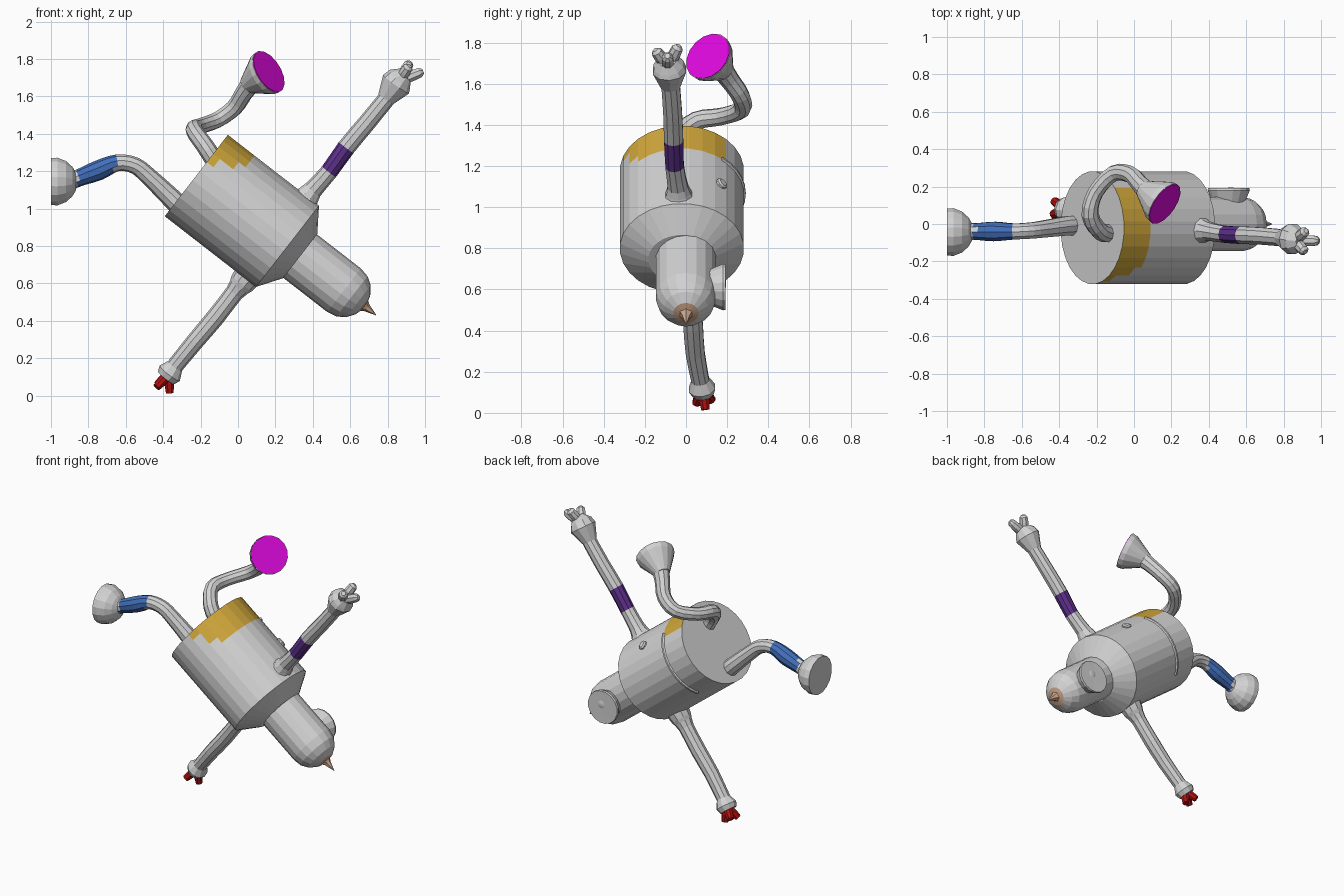
import bpy, bmesh, math
from mathutils import Vector

COLOURS = {
    "grey": (0.65, 0.65, 0.65), "yellow": (0.64, 0.39, 0.045), "blue": (0.055, 0.16, 0.5),
    "purple": (0.11, 0.03, 0.26), "magenta": (0.75, 0.003, 0.75),
    "red": (0.45, 0.006, 0.005), "tan": (0.62, 0.39, 0.26),
}
MATS = {}
for key, c in COLOURS.items():
    MATS[key] = bpy.data.materials.new(key)
    MATS[key].diffuse_color = (*c, 1)


def loft(name, pts, radii, n=10, rule="grey", y_scale=1.0):
    """Skin round rings along a path; rule is a colour or a function of face centre."""
    pts = [Vector(p) for p in pts]
    bm = bmesh.new()
    rings, side = [], None
    for i, (p, r) in enumerate(zip(pts, radii)):
        t = (pts[min(i + 1, len(pts) - 1)] - pts[max(i - 1, 0)]).normalized()
        if side is None:
            side = Vector((0, 1, 0)) if abs(t.y) < 0.9 else Vector((0, 0, 1))
        side = (side - side.dot(t) * t).normalized()
        other = t.cross(side)
        ring = []
        for k in range(n):
            a = 2 * math.pi * (k + 0.5) / n
            off = (side * math.cos(a) + other * math.sin(a)) * r
            off.y *= y_scale
            ring.append(bm.verts.new(p + off))
        rings.append(ring)
    for a, b in zip(rings, rings[1:]):
        for k in range(n):
            bm.faces.new((a[k], a[(k + 1) % n], b[(k + 1) % n], b[k]))
    bm.faces.new(rings[0])
    bm.faces.new(rings[-1])
    bmesh.ops.recalc_face_normals(bm, faces=bm.faces)
    me = bpy.data.meshes.new(name)
    slots = []
    for f in bm.faces:
        col = rule if isinstance(rule, str) else rule(f.calc_center_median())
        if col not in slots:
            slots.append(col)
            me.materials.append(MATS[col])
        f.material_index = slots.index(col)
    bm.to_mesh(me)
    bm.free()
    ob = bpy.data.objects.new(name, me)
    bpy.context.collection.objects.link(ob)
    return ob


def smooth(pts, radii, k=3):
    """Catmull-Rom refinement that keeps the control points."""
    v = [Vector((*p, r)) for p, r in zip(pts, radii)]
    out = []
    for i in range(len(v) - 1):
        a, b, c, d = v[max(i - 1, 0)], v[i], v[i + 1], v[min(i + 2, len(v) - 1)]
        for j in range(k):
            s = j / k
            out.append(0.5 * (2 * b + (c - a) * s + (2 * a - 5 * b + 4 * c - d) * s * s
                              + (3 * b - a - 3 * c + d) * s ** 3))
    out.append(v[-1])
    return [q.xyz for q in out], [q.w for q in out]


# Tilted main axis: t runs from the flat base to the head tip, p is perpendicular
BASE = Vector((-0.223, 0, 1.177))
D = Vector((0.79, 0, -0.613)).normalized()
U = Vector((-D.z, 0, D.x))


def at(t, p=0.0, y=0.0):
    return BASE + D * t + U * p + Vector((0, y, 0))


# Barrel body with tapered shoulder and a yellow patch
def body_rule(c):
    t = (c - BASE).dot(D)
    return "yellow" if 0.01 < t < 0.18 and c.z > 1.24 and c.y < 0.19 else "grey"


ts = (0, 0.045, 0.09, 0.135, 0.18, 0.4, 0.617, 0.703)
loft("body", [at(t, 0, -0.02) for t in ts], [0.277] * 7 + [0.15], 28, body_rule, 1.09)

# Head: cylinder and dome with a tan cap and a pointed tip
angles = [math.radians(a) for a in (0, 22, 43, 65, 82)]
loft("head", [at(0.66)] + [at(1.0 + 0.142 * math.sin(a)) for a in angles],
     [0.147] + [0.147 * math.cos(a) for a in angles], 18,
     lambda c: "tan" if (c - BASE).dot(D) > 1.125 else "grey")
loft("head_tip", [at(1.125), at(1.155), at(1.216)], [0.042, 0.022, 0.002], 6, "tan")

# Goggle eye on the back side of the head
eye = at(0.923)
loft("eye_cup", [eye + Vector((0, y, 0)) for y in (0.06, 0.12, 0.18, 0.192, 0.19, 0.165)],
     [0.075, 0.09, 0.115, 0.112, 0.088, 0.082], 16)
loft("eye_ball", [eye + U * 0.02 + Vector((0, y, 0)) for y in (0.15, 0.175, 0.19, 0.195)],
     [0.052, 0.048, 0.032, 0.01], 12)

# Raised bib edge and button on the back of the body
arc = [math.radians(a) for a in range(-50, 51, 10)]
loft("bib_edge", [at(0.18, 0.276 * math.sin(a), -0.02 + 0.3 * math.cos(a)) for a in arc],
     [0.012] * len(arc), 6)
out = (U * 0.222 + Vector((0, 0.2, 0))).normalized()
btn = at(0.38, 0, -0.02)
loft("bib_button", [btn + out * 0.26, btn + out * 0.295, btn + out * 0.302], [0.03, 0.03, 0.02], 10)

# Raised arm with purple band, cuff and three fingers
pts = [(0.33, -0.03, 1.01), (0.36, -0.035, 1.05), (0.40, -0.04, 1.10), (0.487, -0.055, 1.198),
       (0.578, -0.06, 1.326), (0.69, -0.065, 1.46), (0.80, -0.075, 1.595)]
loft("upper_arm", *smooth(pts, [0.075, 0.072, 0.052, 0.047, 0.049, 0.048, 0.047], 2), 10,
     lambda c: "purple" if c.x + c.z > 1.69 and c.x + c.z < 1.9 else "grey")
loft("upper_cuff", [(0.79, -0.075, 1.585), (0.845, -0.08, 1.665), (0.865, -0.085, 1.69),
                    (0.895, -0.09, 1.715)], [0.048, 0.085, 0.075, 0.045], 10)
hand = Vector((0.86, -0.088, 1.68))
for i, tip in enumerate([(0.92, -0.035, 1.785), (0.99, -0.09, 1.735), (0.915, -0.15, 1.765)]):
    tip = Vector(tip)
    loft(f"upper_finger_{i + 1}", [hand, hand.lerp(tip, 0.6), hand.lerp(tip, 0.88), tip],
         [0.028, 0.031, 0.028, 0.014], 8)

# Lower arm with cuff and three red fingertips
pts = [(0.05, 0.02, 0.64), (0.02, 0.02, 0.60), (-0.02, 0.025, 0.55), (-0.12, 0.035, 0.42),
       (-0.23, 0.045, 0.29), (-0.34, 0.07, 0.155)]
loft("lower_arm", *smooth(pts, [0.075, 0.068, 0.05, 0.05, 0.048, 0.045], 2), 10)
loft("lower_cuff", [(-0.335, 0.07, 0.16), (-0.365, 0.078, 0.12), (-0.385, 0.082, 0.095)],
     [0.045, 0.068, 0.055], 10)
hand = Vector((-0.37, 0.08, 0.115))
for i, tip in enumerate([(-0.43, 0.125, 0.06), (-0.435, 0.05, 0.045), (-0.365, 0.095, 0.015)]):
    tip = Vector(tip)
    loft(f"lower_finger_{i + 1}", [hand, hand.lerp(tip, 0.5), tip], [0.025, 0.028, 0.022], 8, "red")

# Left leg with blue band, ending in a round foot
pts = [(-0.31, -0.01, 1.01), (-0.36, -0.01, 1.06), (-0.47, -0.025, 1.165), (-0.55, -0.035, 1.23),
       (-0.645, -0.04, 1.245), (-0.745, -0.04, 1.205), (-0.85, -0.04, 1.165), (-0.89, -0.04, 1.15)]
loft("left_leg", *smooth(pts, [0.055, 0.054, 0.048, 0.045, 0.045, 0.054, 0.046, 0.05]), 10,
     lambda c: "blue" if -0.85 < c.x < -0.655 else "grey")
loft("left_foot", [(x, -0.043, 1.145) for x in (-0.865, -0.885, -0.92, -0.965, -1.0)],
     [0.045, 0.08, 0.112, 0.13, 0.128], 16)

# Top leg curling round, ending in a flared foot with magenta sole
pts = [(-0.12, -0.05, 1.25), (-0.18, -0.04, 1.34), (-0.235, 0.05, 1.42), (-0.205, 0.17, 1.44),
       (-0.11, 0.27, 1.475), (-0.02, 0.265, 1.54), (0.03, 0.215, 1.615), (0.07, 0.175, 1.67)]
loft("top_leg", *smooth(pts, [0.05, 0.048, 0.046, 0.043, 0.044, 0.046, 0.048, 0.055]), 10)
n = Vector((0.73, -0.51, 0.45)).normalized()
sole = Vector((0.163, 0.108, 1.732))
loft("top_foot", [sole - n * d for d in (0.16, 0.12, 0.03, 0)], [0.048, 0.07, 0.12, 0.125], 16)
loft("top_sole", [sole - n * 0.002, sole + n * 0.004], [0.122, 0.122], 16, "magenta")
